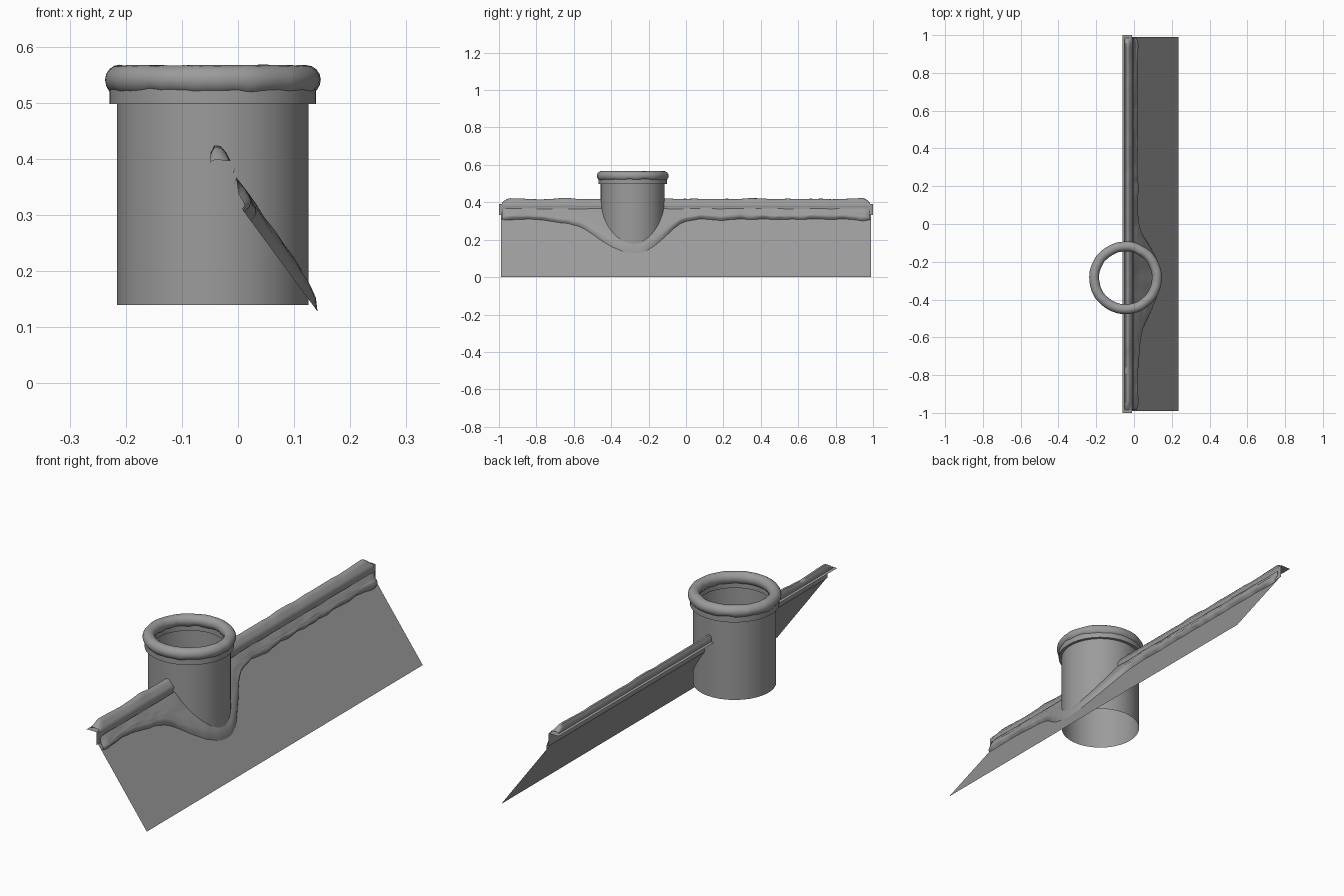
import bpy, math
from mathutils import noise, Vector

if "Cube" in bpy.data.objects:
    bpy.data.objects.remove(bpy.data.objects["Cube"])

PIPE = Vector((-0.045, -0.285))          # pipe axis
TOP, EAVE = Vector((-0.01, 0.332)), Vector((0.235, 0.0))   # roof slope in x, z

grey = bpy.data.materials.new("dark_grey")
grey.diffuse_color = (0.33, 0.33, 0.33, 1)
grey.use_nodes = True
grey.node_tree.nodes["Principled BSDF"].inputs["Base Color"].default_value = grey.diffuse_color


def make(name, verts, faces, smooth=True, angle=50):
    me = bpy.data.meshes.new(name)
    me.from_pydata([tuple(v) for v in verts], [], faces)
    me.update()
    me.materials.append(grey)
    ob = bpy.data.objects.new(name, me)
    bpy.context.collection.objects.link(ob)
    if smooth:
        bpy.ops.object.select_all(action='DESELECT')
        ob.select_set(True)
        bpy.context.view_layer.objects.active = ob
        bpy.ops.object.shade_smooth_by_angle(angle=math.radians(angle))
    return ob


def grid_faces(rows, cols, wrap_rows=False, wrap_cols=False):
    faces = []
    for i in range(rows if wrap_rows else rows - 1):
        for j in range(cols if wrap_cols else cols - 1):
            a, b = (i + 1) % rows, (j + 1) % cols
            faces.append((i * cols + j, a * cols + j, a * cols + b, i * cols + b))
    return faces


def lathe(name, profile, closed=False, segs=64):
    verts = []
    for i in range(segs):
        a = 2 * math.pi * i / segs
        verts += [(PIPE.x + r * math.cos(a), PIPE.y + r * math.sin(a), z) for r, z in profile]
    return make(name, verts, grid_faces(segs, len(profile), True, closed), angle=35)


def wobble(x, y, seed):
    return noise.noise(Vector((x, y, seed))) + 0.5 * noise.noise(Vector((2.3 * x, 2.3 * y, seed + 20)))


def lookup(pts, y):
    for (y0, z0), (y1, z1) in zip(pts, pts[1:]):
        if y0 <= y <= y1:
            return z0 + (z1 - z0) * (y - y0) / (y1 - y0)
    return pts[0][1] if y < pts[0][0] else pts[-1][1]


def sweep(name, section, y0, y1, n=180):
    verts, cols = [], 0
    for i in range(n):
        y = y0 + (y1 - y0) * i / (n - 1)
        row = section(y)
        cols = len(row)
        verts += [(x, y, z) for x, z in row]
    return make(name, verts, grid_faces(n, cols), angle=60)


# Roof slope: a single sloping sheet
make("roof_panel", [(p.x, y, p.y) for y in (-0.99, 0.99) for p in (TOP, EAVE)],
     [(0, 1, 3, 2)], smooth=False)

# Ridge flashing: L-shaped strip along the top
make("ridge_flashing",
     [(x, y, z) for y in (-1, 1) for x, z in ((-0.06, 0.39), (-0.01, 0.39), (-0.01, 0.332))],
     grid_faces(2, 3), smooth=False)

# Chimney pipe and its collar
lathe("chimney_pipe", [(0.171, 0.14), (0.171, 0.498)])
lathe("chimney_collar", [(0.171, 0.498), (0.184, 0.498), (0.184, 0.535),
                         (0.152, 0.535), (0.152, 0.498)], closed=True)

# Snow ring on the chimney rim
verts, N, M = [], 96, 16
for i in range(N):
    a = 2 * math.pi * i / N
    c, s = math.cos(a), math.sin(a)
    drip = 0.006 * wobble(4 * c, 4 * s, 2.0)
    for j in range(M):
        b = 2 * math.pi * j / M
        r = 0.166 + 0.026 * math.cos(b) + 0.002 * wobble(3 * c, 3 * s, 5.0)
        z = 0.541 + (0.026 + (drip if math.sin(b) < 0 else 0.25 * drip)) * math.sin(b)
        verts.append((PIPE.x + r * c, PIPE.y + r * s, z))
make("chimney_snow", verts, grid_faces(N, M, True, True))


# Snow cap on the ridge
def ridge_section(y):
    end = min(1.0, ((0.985 - abs(y)) / 0.04 + 0.05)) ** 0.5
    h = (0.029 + 0.006 * wobble(0, y * 7, 1.0)) * end
    low = 0.375 + 0.005 * wobble(0, y * 9, 4.0)
    return [(-0.048, 0.392), (-0.049, 0.390 + 0.6 * h), (-0.042, 0.390 + h),
            (-0.031, 0.390 + 0.97 * h), (-0.021, 0.391 + 0.6 * h),
            (-0.013, 0.396), (-0.005, 0.386), (-0.008, low)]


sweep("ridge_snow", ridge_section, -0.984, 0.984)

# Snow on the slope, drifting down around the chimney
EDGE = [(-0.8, 0.308), (-0.65, 0.292), (-0.55, 0.258), (-0.45, 0.20), (-0.36, 0.14),
        (-0.28, 0.122), (-0.20, 0.14), (-0.12, 0.205), (-0.06, 0.27), (0.0, 0.302), (0.1, 0.308)]
DIR = (EAVE - TOP).normalized()
NORMAL = Vector((-DIR.y, DIR.x))


def slope_section(y):
    end = max(0.0, min(1.0, (0.985 - abs(y)) / 0.03 + 0.2)) ** 0.5
    zl = sum(lookup(EDGE, y + d) for d in (-0.03, 0.0, 0.03)) / 3
    zl += 0.009 * wobble(0, y * 8, 7.0)
    length = (TOP.y - zl) / -DIR.y
    thick = (0.025 + 0.005 * wobble(0, y * 6, 9.0)) * end
    row = [(-0.008, 0.352), (-0.003, 0.366 + 0.004 * wobble(0, y * 6, 3.0))]
    for k in range(1, 13):
        t = k / 12
        h = thick * (1 - t ** 4) ** 0.5 * (0.92 + 0.16 * abs(wobble(t * 2, y * 5, 6.0)))
        p = TOP + DIR * (length * t) + NORMAL * (h + 0.001)
        row.append((p.x, p.y))
    return row


sweep("slope_snow", slope_section, -0.985, 0.985, 220)
